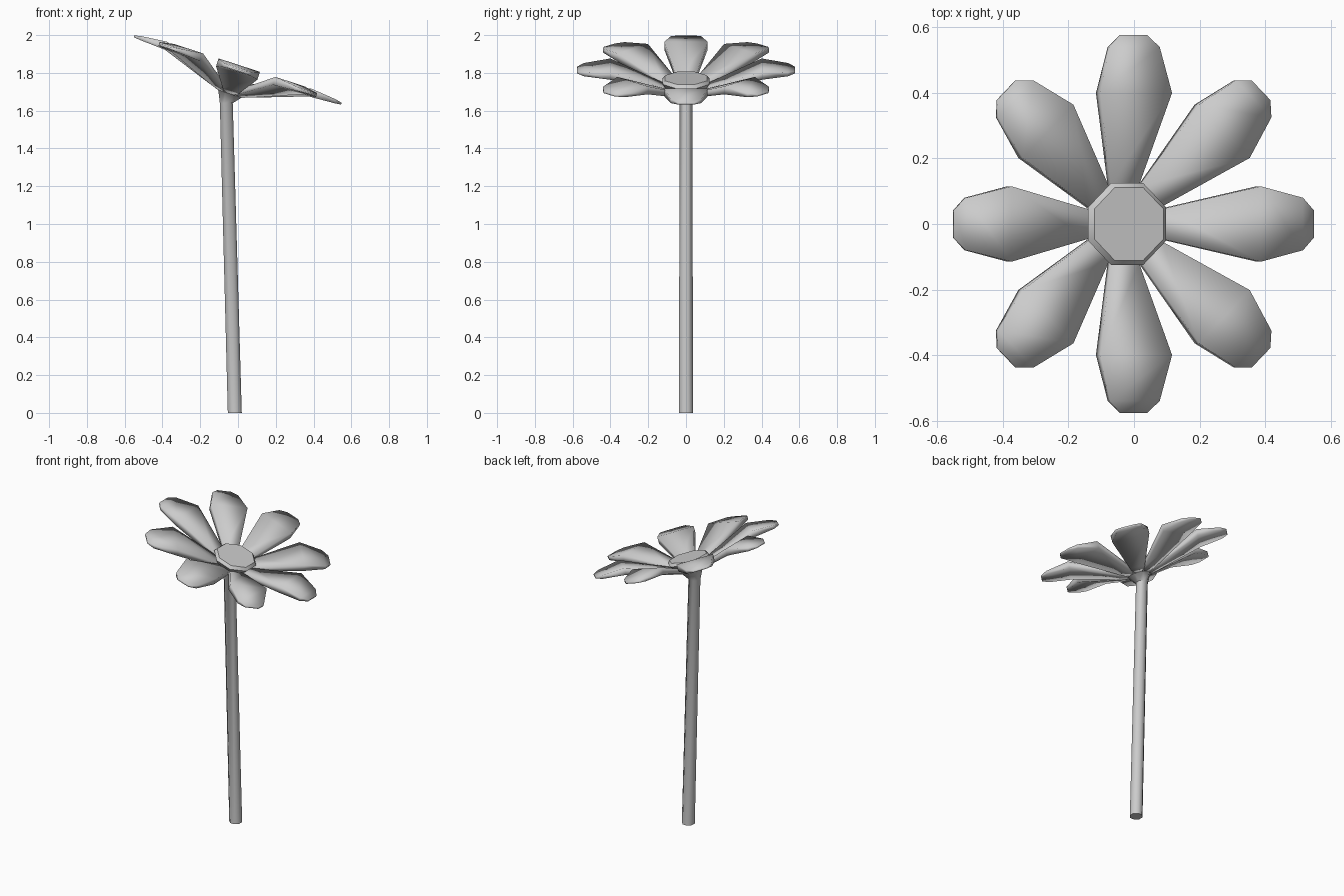
import bpy
import bmesh
from math import cos, sin, pi, radians
from mathutils import Matrix, Vector

cube = bpy.data.objects.get("Cube")
if cube:
    bpy.data.objects.remove(cube, do_unlink=True)

grey = bpy.data.materials.new("plain grey")
grey.use_nodes = True
grey.diffuse_color = (0.6, 0.6, 0.6, 1)
grey.node_tree.nodes["Principled BSDF"].inputs["Base Color"].default_value = grey.diffuse_color

# Tilted frame of the flower head, centred on the ring of petal tips
HEAD = Matrix.Translation((0, 0, 1.82)) @ Matrix.Rotation(radians(18), 4, 'Y')
SIDES = 8


def circle(radius, frame):
    """Octagon with flat sides toward the axes."""
    angles = [2 * pi * (i + 0.5) / SIDES for i in range(SIDES)]
    return [frame @ Vector((radius * cos(a), radius * sin(a), 0)) for a in angles]


def loft(name, rings, smooth_angle):
    """Skin a list of equal rings and cap both ends."""
    bm = bmesh.new()
    loops = [[bm.verts.new(p) for p in ring] for ring in rings]
    n = len(loops[0])
    for low, high in zip(loops, loops[1:]):
        for i in range(n):
            j = (i + 1) % n
            bm.faces.new((low[i], low[j], high[j], high[i]))
    bm.faces.new(loops[0][::-1])
    bm.faces.new(loops[-1])
    bmesh.ops.recalc_face_normals(bm, faces=bm.faces)
    mesh = bpy.data.meshes.new(name)
    bm.to_mesh(mesh)
    bm.free()
    mesh.materials.append(grey)
    obj = bpy.data.objects.new(name, mesh)
    bpy.context.collection.objects.link(obj)
    bpy.ops.object.select_all(action='DESELECT')
    obj.select_set(True)
    bpy.context.view_layer.objects.active = obj
    bpy.ops.object.shade_smooth_by_angle(angle=radians(smooth_angle))
    return obj


def head_ring(radius, height):
    return circle(radius, HEAD @ Matrix.Translation((0, 0, height)))


# Leaning stem that flares into the base of the flower head
stem = [circle(0.04, Matrix.Translation((-0.017, 0, 0))),
        circle(0.037, Matrix.Translation((-0.062, 0, 1.64))),
        head_ring(0.07, -0.138),
        head_ring(0.11, -0.115)]
loft("stem", stem, 50)

# Raised octagonal centre with a narrow bevelled rim
loft("flower_centre", [head_ring(0.095, -0.125), head_ring(0.135, -0.068),
                       head_ring(0.12, -0.05)], 40)

# Petals: distance out, half width, underside height, top height
PETAL = [(0.05, 0.03, -0.142, -0.118),
         (0.12, 0.046, -0.12, -0.09),
         (0.40, 0.115, -0.022, 0.022),
         (0.54, 0.08, -0.014, 0.008),
         (0.577, 0.042, -0.01, 0.0)]
for k in range(8):
    frame = HEAD @ Matrix.Rotation(k * pi / 4, 4, 'Z')
    rings = [[frame @ Vector(p) for p in
              ((r, -w, low), (r, w, low), (r, w, high), (r, -w, high))]
             for r, w, low, high in PETAL]
    loft(f"petal_{k + 1}", rings, 180)
